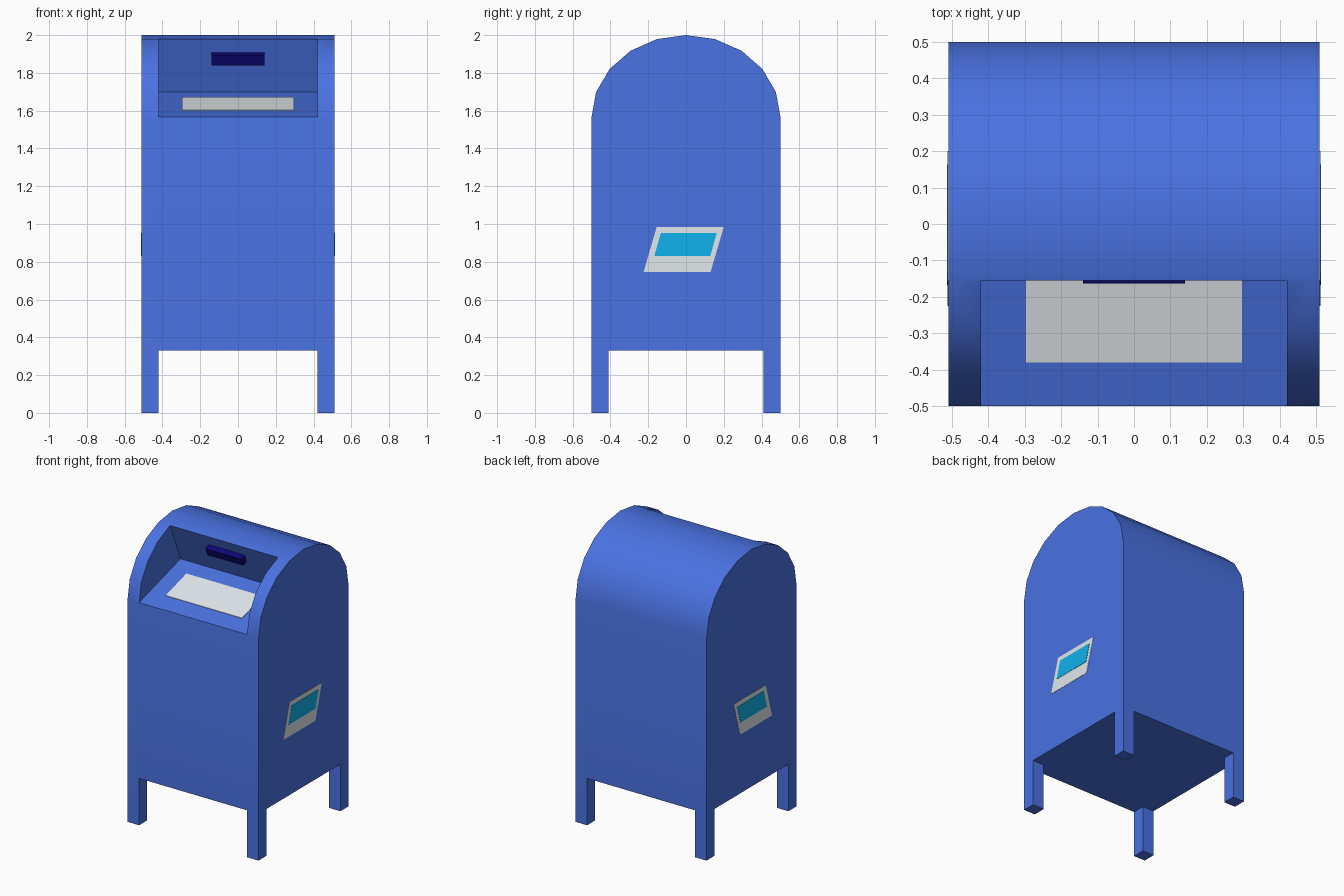
import bpy, bmesh, math

if "Cube" in bpy.data.objects:
    bpy.data.objects.remove(bpy.data.objects["Cube"])


def material(name, rgb):
    m = bpy.data.materials.new(name)
    m.diffuse_color = (*rgb, 1)
    m.use_nodes = True
    m.node_tree.nodes["Principled BSDF"].inputs["Base Color"].default_value = m.diffuse_color
    return m


BLUE = material("body_blue", (0.068, 0.168, 0.76))
WHITE = material("label_white", (0.76, 0.81, 0.84))
CYAN = material("sticker_cyan", (0.005, 0.45, 0.84))
NAVY = material("handle_navy", (0.004, 0.002, 0.18))


def prism(name, profile, x0, x1, mat=None):
    """Extrude a (y, z) outline along x from x0 to x1."""
    bm = bmesh.new()
    face = bm.faces.new([bm.verts.new((x0, y, z)) for y, z in profile])
    ext = bmesh.ops.extrude_face_region(bm, geom=[face])["geom"]
    moved = [v for v in ext if isinstance(v, bmesh.types.BMVert)]
    bmesh.ops.translate(bm, verts=moved, vec=(x1 - x0, 0, 0))
    bmesh.ops.recalc_face_normals(bm, faces=bm.faces[:])
    mesh = bpy.data.meshes.new(name)
    bm.to_mesh(mesh)
    bm.free()
    if mat:
        mesh.materials.append(mat)
    obj = bpy.data.objects.new(name, mesh)
    bpy.context.collection.objects.link(obj)
    return obj


def box_outline(y, z0, z1):
    return [(-y, z0), (y, z0), (y, z1), (-y, z1)]


# Body: straight sides with a ten-sided half-round roof
W, SPRING, STEPS = 0.51, 1.565, 10
arch = [(0.5 * math.cos(math.pi * i / STEPS),
         SPRING + (2 - SPRING) * math.sin(math.pi * i / STEPS))
        for i in range(STEPS + 1)]
body = prism("mailbox_body", [(-0.5, 0), (0.5, 0)] + arch, -W, W, BLUE)

# Cutters: leg gaps in both directions, and the deposit recess
FRONT, INNER, TOP = (-0.5, 1.567), (-0.04, 1.70), (-0.155, 1.978)
slope = (INNER[1] - FRONT[1]) / (INNER[0] - FRONT[0])
lean = (TOP[0] - INNER[0]) / (TOP[1] - INNER[1])
cutters = [
    prism("leg_gap_front_cutter", box_outline(0.7, -0.2, 0.33), -0.42, 0.42),
    prism("leg_gap_side_cutter", box_outline(0.41, -0.2, 0.33), -0.7, 0.7),
    prism("recess_cutter", [(-0.7, FRONT[1] - 0.2 * slope), INNER,
                            (TOP[0] - 0.0 + lean * 0.2, TOP[1] + 0.2),
                            (-0.7, TOP[1] + 0.2)], -0.42, 0.42),
]
bpy.context.view_layer.objects.active = body
body.select_set(True)
for c in cutters:
    c.hide_render = True
    mod = body.modifiers.new(c.name, "BOOLEAN")
    mod.operation, mod.solver, mod.object = "DIFFERENCE", "EXACT", c
    bpy.ops.object.modifier_apply(modifier=mod.name)
for c in cutters:
    bpy.data.objects.remove(c)
bpy.ops.object.shade_smooth_by_angle(angle=math.radians(30))


# Label lying on the sloped recess floor
def floor_z(y):
    return FRONT[1] + slope * (y - FRONT[0])


y0, y1 = -0.38, -0.15
prism("recess_label", [(y0, floor_z(y0) - 0.002), (y1, floor_z(y1) - 0.002),
                       (y1, floor_z(y1) + 0.003), (y0, floor_z(y0) + 0.003)],
      -0.297, 0.297, WHITE)

# Handle on the leaning back wall of the recess
prism("handle", [(-0.123, 1.91), (-0.163, 1.893), (-0.141, 1.84), (-0.10, 1.857)],
      -0.14, 0.14, NAVY)

# Slanted stickers on both sides
outer = [(-0.225, 0.745), (0.13, 0.745), (0.20, 0.985), (-0.155, 0.985)]
inner = [(-0.168, 0.83), (0.128, 0.83), (0.163, 0.953), (-0.133, 0.953)]
for side, s in (("right", 1), ("left", -1)):
    prism(side + "_sticker_border", outer, s * (W - 0.002), s * (W + 0.002), WHITE)
    prism(side + "_sticker_panel", inner, s * (W - 0.002), s * (W + 0.004), CYAN)
